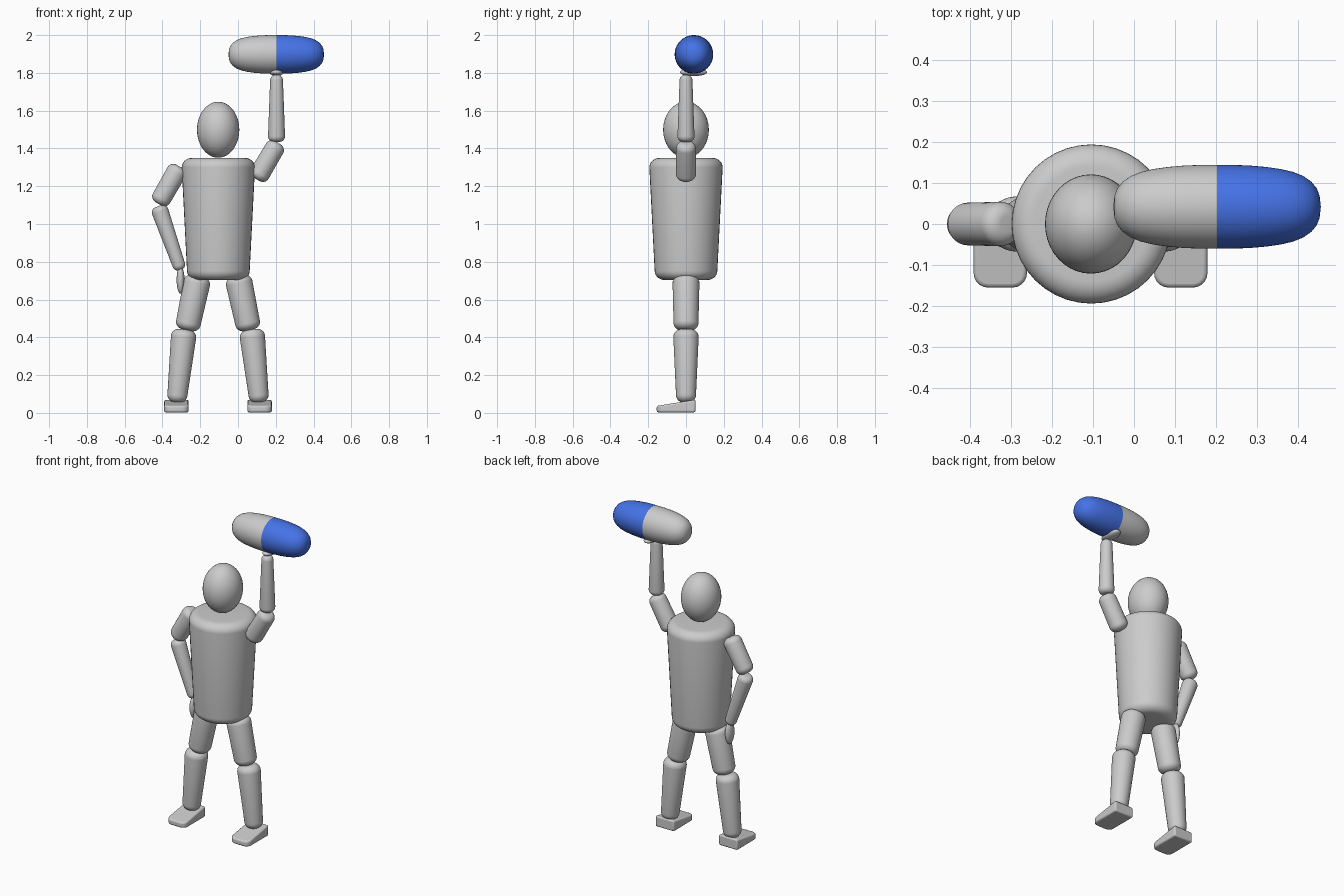
import bpy, bmesh, math
from mathutils import Vector

if "Cube" in bpy.data.objects:
    bpy.data.objects.remove(bpy.data.objects["Cube"])

MID = -0.106  # symmetry plane of the body


def lathe(name, p0, p1, profile, segs=40):
    """Revolve (distance, radius) points around the axis p0 -> p1."""
    p0, p1 = Vector(p0), Vector(p1)
    rot = (p1 - p0).to_track_quat('Z', 'Y')
    bm = bmesh.new()
    rings = []
    for h, r in profile:
        if r < 1e-5:
            rings.append([bm.verts.new(p0 + rot @ Vector((0, 0, h)))])
        else:
            rings.append([bm.verts.new(p0 + rot @ Vector((
                r * math.cos(2 * math.pi * i / segs),
                r * math.sin(2 * math.pi * i / segs), h))) for i in range(segs)])
    for a, b in zip(rings, rings[1:]):
        for i in range(segs):
            j = (i + 1) % segs
            if len(a) == 1:
                bm.faces.new((a[0], b[j], b[i]))
            elif len(b) == 1:
                bm.faces.new((a[i], a[j], b[0]))
            else:
                bm.faces.new((a[i], a[j], b[j], b[i]))
    return finish(name, bm)


def finish(name, bm, angle=40):
    bmesh.ops.recalc_face_normals(bm, faces=bm.faces)
    me = bpy.data.meshes.new(name)
    bm.to_mesh(me)
    bm.free()
    ob = bpy.data.objects.new(name, me)
    bpy.context.collection.objects.link(ob)
    bpy.ops.object.select_all(action='DESELECT')
    ob.select_set(True)
    bpy.context.view_layer.objects.active = ob
    bpy.ops.object.shade_smooth_by_angle(angle=math.radians(angle))
    return ob


def limb(name, p0, p1, r0, r1, ax=0.035, rad=0.035):
    """Tapered cylinder with rounded rims."""
    length = (Vector(p1) - Vector(p0)).length
    n = 8
    arc = [math.pi / 2 * i / n for i in range(n + 1)]
    prof = [(0, 0)]
    prof += [(ax * (1 - math.cos(t)), r0 - rad + rad * math.sin(t)) for t in arc]
    prof += [(length - ax * (1 - math.sin(t)), r1 - rad + rad * math.cos(t)) for t in arc]
    prof.append((length, 0))
    return lathe(name, p0, p1, prof)


def ellipsoid(name, loc, size):
    bm = bmesh.new()
    bmesh.ops.create_uvsphere(bm, u_segments=40, v_segments=24, radius=1)
    bmesh.ops.scale(bm, vec=size, verts=bm.verts)
    bmesh.ops.translate(bm, vec=loc, verts=bm.verts)
    return finish(name, bm)


def foot(name, x):
    bm = bmesh.new()
    bmesh.ops.create_cube(bm, size=1)
    for v in bm.verts:
        front, top = v.co.y < 0, v.co.z > 0
        v.co = (x + v.co.x * 0.13, -0.155 if front else 0.05,
                (0.037 if front else 0.07) if top else 0.003)
    toes = [e for e in bm.edges
            if all(v.co.y < 0 for v in e.verts)
            and abs(e.verts[0].co.x - e.verts[1].co.x) < 1e-4]
    bmesh.ops.bevel(bm, geom=toes, offset=0.035, segments=5,
                    profile=0.5, affect='EDGES')
    ob = finish(name, bm)
    mod = ob.modifiers.new("soft_edges", 'BEVEL')
    mod.width, mod.segments = 0.009, 3
    return ob


# Torso and head
limb("torso", (-0.104, 0, 0.703), (-0.104, 0, 1.35), 0.166, 0.194, 0.05, 0.055)
ellipsoid("head", (-0.105, 0, 1.499), (0.112, 0.121, 0.148))

# Legs, mirrored about the body plane
for side, s in (("left", -1), ("right", 1)):
    limb(side + "_thigh", (MID + s * 0.104, 0, 0.726), (MID + s * 0.165, 0, 0.437),
         0.071, 0.066, 0.04, 0.045)
    limb(side + "_shin", (MID + s * 0.178, 0, 0.442), (MID + s * 0.219, 0, 0.055),
         0.067, 0.053, 0.04, 0.04)
    foot(side + "_foot", MID + s * 0.22)

# Raised arm
limb("raised_upper_arm", (0.098, 0, 1.237), (0.211, 0, 1.43), 0.054, 0.052)
limb("raised_forearm", (0.204, 0, 1.435), (0.204, 0, 1.79), 0.045, 0.034, 0.03, 0.028)
ellipsoid("raised_hand", (0.204, 0.04, 1.803), (0.036, 0.072, 0.02))

# Arm on the hip
limb("lowered_upper_arm", (-0.309, 0, 1.304), (-0.422, 0, 1.107), 0.054, 0.052)
limb("lowered_forearm", (-0.422, 0, 1.094), (-0.304, 0, 0.757), 0.045, 0.034, 0.03, 0.028)
ellipsoid("lowered_hand", (-0.304, 0, 0.703), (0.021, 0.036, 0.072))

# Two-tone capsule held overhead
half = [(0, 0), (0, 0.102), (0.04, 0.102), (0.08, 0.1005), (0.12, 0.097),
        (0.155, 0.092), (0.185, 0.085), (0.21, 0.075), (0.23, 0.061),
        (0.243, 0.045), (0.25, 0.027), (0.253, 0)]
lathe("capsule_plain_half", (0.2025, 0.042, 1.898), (-0.05, 0.042, 1.898), half, 56)
blue = bpy.data.materials.new("blue")
blue.diffuse_color = (0.06, 0.17, 0.8, 1)
blue.use_nodes = True
blue.node_tree.nodes["Principled BSDF"].inputs["Base Color"].default_value = blue.diffuse_color
lathe("capsule_blue_half", (0.2025, 0.042, 1.898), (0.455, 0.042, 1.898), half,
      56).data.materials.append(blue)
